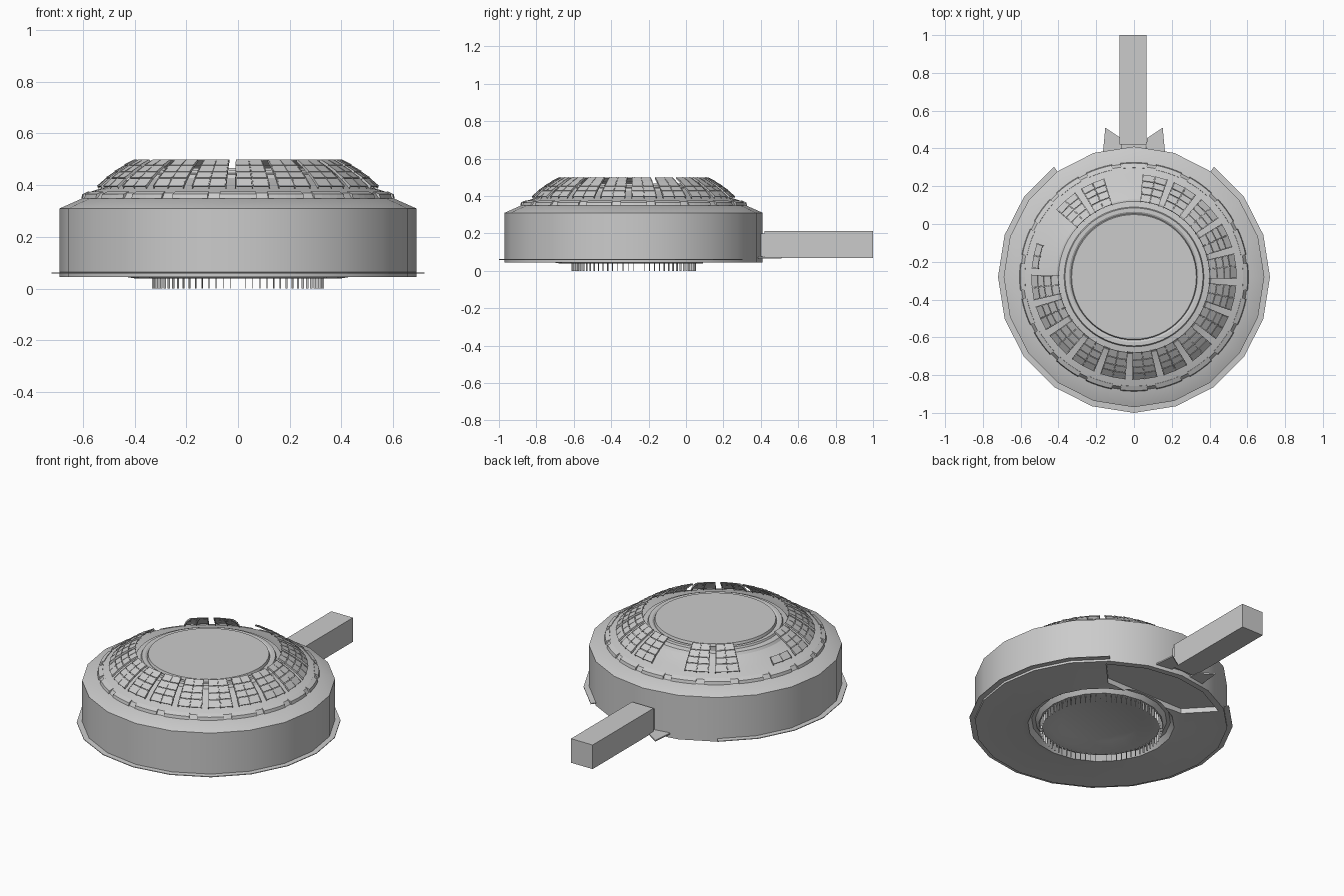
import bpy, bmesh
from math import sin, cos, radians

if "Cube" in bpy.data.objects:
    bpy.data.objects.remove(bpy.data.objects["Cube"])

CY = -0.28  # centre of the round body on y


def smooth_shade(ob):
    bpy.ops.object.select_all(action='DESELECT')
    ob.select_set(True)
    bpy.context.view_layer.objects.active = ob
    bpy.ops.object.shade_smooth_by_angle(angle=radians(30))


def finish(name, bm):
    bmesh.ops.recalc_face_normals(bm, faces=bm.faces)
    me = bpy.data.meshes.new(name)
    bm.to_mesh(me)
    bm.free()
    ob = bpy.data.objects.new(name, me)
    bpy.context.collection.objects.link(ob)
    return ob


def pt(r, z, deg):
    a = radians(deg)
    return (r * cos(a), CY + r * sin(a), z)


def lathe(bm, profile, n):
    # revolve (r, z) points; r = 0 becomes a pole
    rings = []
    for r, z in profile:
        if r == 0:
            rings.append([bm.verts.new(pt(0, z, 0))] * n)
        else:
            rings.append([bm.verts.new(pt(r, z, 360 * i / n)) for i in range(n)])
    for a, b in zip(rings, rings[1:]):
        for i in range(n):
            j = (i + 1) % n
            vs = list(dict.fromkeys([a[i], a[j], b[j], b[i]]))
            bm.faces.new(vs)


def arc(bm, section, a0, a1, n):
    # sweep a closed (r, z) section over part of a turn, with end caps
    rings = [[bm.verts.new(pt(r, z, a0 + (a1 - a0) * i / n)) for r, z in section]
             for i in range(n + 1)]
    m = len(section)
    for a, b in zip(rings, rings[1:]):
        for k in range(m):
            q = (k + 1) % m
            bm.faces.new((a[k], a[q], b[q], b[k]))
    bm.faces.new(rings[0])
    bm.faces.new(rings[-1])


def prism(bm, pts, z0, z1):
    lo = [bm.verts.new((x, y, z0)) for x, y in pts]
    hi = [bm.verts.new((x, y, z1)) for x, y in pts]
    bm.faces.new(lo)
    bm.faces.new(hi)
    for i in range(len(pts)):
        j = (i + 1) % len(pts)
        bm.faces.new((lo[i], lo[j], hi[j], hi[i]))


# drum body: 20 sides, sloped shoulder, stepped underside
bm = bmesh.new()
lathe(bm, [(0, .065), (.22, .065), (.28, .045), (.34, .045), (.36, .07), (.38, .07),
           (.40, .04), (.43, .045), (.69, .045), (.69, .31), (.60, .35), (0, .35)], 20)
body = finish("drum_body", bm)

# shallow recess in the underside below the arm
bm = bmesh.new()
prism(bm, [(-.26, .09), (.26, .09), (.40, .24), (.20, .345), (0, .375), (-.20, .345), (-.40, .24)], -.1, .075)
cutter = finish("recess_cutter", bm)
cutter.hide_render = True
mod = body.modifiers.new("recess", 'BOOLEAN')
mod.operation = 'DIFFERENCE'
mod.object = cutter
bpy.context.view_layer.objects.active = body
body.select_set(True)
bpy.ops.object.modifier_apply(modifier=mod.name)
bpy.data.objects.remove(cutter)
smooth_shade(body)

# thin flange, open behind the arm
bm = bmesh.new()
arc(bm, [(.68, .058), (.72, .058), (.72, .062), (.68, .064)], 126, 414, 16)
finish("flange", bm)

# stepped dome with flat top disc, lower than the louvres
bm = bmesh.new()
lathe(bm, [(.60, .348), (.585, .37), (.545, .383), (.50, .395), (.45, .412), (.41, .428),
           (.40, .442), (.37, .447), (.365, .458), (.345, .458), (.335, .452), (.33, .467), (0, .467)], 60)
smooth_shade(finish("dome", bm))

# ring of raised bars around the dome foot
bm = bmesh.new()
for k in range(20):
    a = 270 + 18 * k
    arc(bm, [(.572, .35), (.606, .348), (.602, .365), (.578, .376)], a - 6.8, a + 6.8, 4)
finish("ring_bars", bm)

# floating louvre groups: tiles in two columns with three ribs each
path = [(.545, .395), (.51, .428), (.478, .452), (.44, .477), (.40, .50)]
tiles, ribs = bmesh.new(), bmesh.new()
for k in range(20):
    a = 276 + 18 * k
    if a % 360 in (150, 96):
        continue
    rows = range(1) if a % 360 == 168 else range(4)
    for i in rows:
        (r0, z0), (r1, z1) = path[i], path[i + 1]
        e = (r0 - r1) * .04
        f = (z1 - z0) * .04
        sec = [(r0 - e, z0 + f), (r1 + e, z1 - f), (r1 + e - .002, z1 - f - .003), (r0 - e - .002, z0 + f - .003)]
        for c in (-3.5, 3.5):
            arc(tiles, sec, a + c - 3.2, a + c + 3.2, 1)
        rib = [(r0, z0 + .003), (r1, z1), (r1 - .005, z1 - .008), (r0 - .005, z0 - .008)]
        for c in (-7, 0, 7):
            arc(ribs, rib, a + c - .2, a + c + .2, 1)
finish("louvre_tiles", tiles)
finish("louvre_ribs", ribs)

# thin fins hanging under the body
bm = bmesh.new()
for k in range(72):
    a = 5 * k
    arc(bm, [(.322, 0), (.333, 0), (.333, .05), (.322, .05)], a - .12, a + .12, 1)
finish("bottom_fins", bm)

# square arm at the back with its collar and side brackets
bm = bmesh.new()
prism(bm, [(-.078, .42), (.066, .42), (.066, 1), (-.078, 1)], .068, .213)
finish("arm", bm)
bm = bmesh.new()
prism(bm, [(-.07, .36), (.06, .36), (.06, .43), (-.07, .43)], .075, .2)
finish("arm_collar", bm)
bm = bmesh.new()
for s in (-1, 1):
    prism(bm, [(s * .165, .37), (s * .152, .51), (s * .07, .455), (s * .06, .37)], .066, .074)
finish("arm_brackets", bm)
